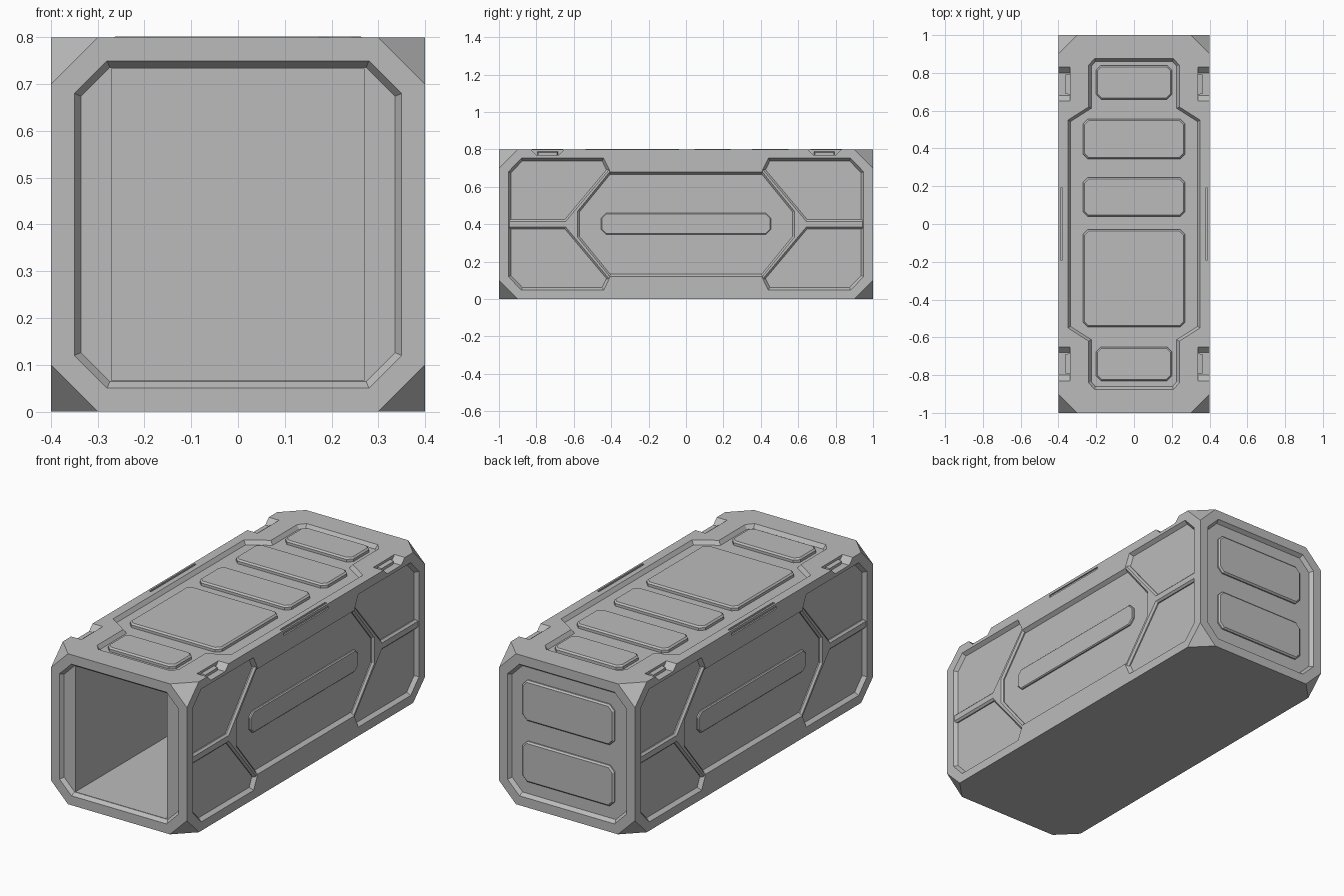
import bpy
import bmesh
from mathutils import Matrix, Vector

cube = bpy.data.objects.get("Cube")
if cube:
    bpy.data.objects.remove(cube, do_unlink=True)

W, L, H = 0.4, 1.0, 0.8      # half width, half length, height
MID = H / 2
DEPTH, SLOPE = 0.02, 0.014   # recess depth and wall slope

GREY = (0.5, 0.5, 0.5, 1.0)
metal = bpy.data.materials.new("grey_metal")
metal.use_nodes = True
metal.diffuse_color = GREY
metal.node_tree.nodes["Principled BSDF"].inputs["Base Color"].default_value = GREY


def frame(origin, u, v):
    """Face frame: u right, v up, w outwards."""
    u, v = Vector(u), Vector(v)
    m = Matrix((u, v, u.cross(v))).transposed().to_4x4()
    m.translation = origin
    return m


FRONT = frame((0, -L, MID), (1, 0, 0), (0, 0, 1))
BACK = frame((0, L, MID), (-1, 0, 0), (0, 0, 1))
LEFT = frame((W, 0, MID), (0, 1, 0), (0, 0, 1))
RIGHT = frame((-W, 0, MID), (0, -1, 0), (0, 0, 1))
TOP = frame((0, 0, H), (1, 0, 0), (0, 1, 0))
SIDES = (("left", LEFT), ("right", RIGHT))


def four_way(quarter):
    """Mirror a quarter outline into a full counter-clockwise one."""
    half = quarter + [(-u, v) for u, v in reversed(quarter)]
    return half + [(-u, -v) for u, v in half]


def rect(u0, u1, v0, v1, c=0.0):
    """Rectangle with cut corners."""
    cu, cv, a, b = (u0 + u1) / 2, (v0 + v1) / 2, (u1 - u0) / 2, (v1 - v0) / 2
    q = [(a, b - c), (a - c, b)] if c else [(a, b)]
    return [(u + cu, v + cv) for u, v in four_way(q)]


def inset(pts, d):
    """Move every edge of a counter-clockwise outline inwards by d."""
    out = []
    pts = [Vector(p) for p in pts]
    for i, p in enumerate(pts):
        a = (p - pts[i - 1]).normalized()
        b = (pts[(i + 1) % len(pts)] - p).normalized()
        n1, n2 = Vector((-a.y, a.x)), Vector((-b.y, b.x))
        out.append(p + (n1 + n2) * d / (1 + n1.dot(n2)))
    return out


def make(name, bm):
    bmesh.ops.recalc_face_normals(bm, faces=bm.faces)
    mesh = bpy.data.meshes.new(name)
    bm.to_mesh(mesh)
    bm.free()
    mesh.materials.append(metal)
    ob = bpy.data.objects.new(name, mesh)
    bpy.context.collection.objects.link(ob)
    return ob


def loft(name, mat, rings):
    """Solid through rings of (outline, w)."""
    bm = bmesh.new()
    loops = [[bm.verts.new(mat @ Vector((p[0], p[1], w))) for p in pts] for pts, w in rings]
    n = len(loops[0])
    for lo, hi in zip(loops, loops[1:]):
        for i in range(n):
            j = (i + 1) % n
            bm.faces.new((lo[i], lo[j], hi[j], hi[i]))
    bm.faces.new(loops[0][::-1])
    bm.faces.new(loops[-1])
    return make(name, bm)


def recess(mat, pts):
    return loft("recess_cutter", mat, [(inset(pts, SLOPE), -DEPTH), (inset(pts, -SLOPE), DEPTH)])


def plate(name, mat, pts, top, bevel=0.008):
    loft(name, mat, [(pts, -DEPTH - 0.002), (pts, top - bevel), (inset(pts, bevel), top)])


# Hull: long box with its eight corners cut off
CUT = 0.1
bm = bmesh.new()
for sx in (-1, 1):
    for sy in (-1, 1):
        for sz in (-1, 1):
            for k in range(3):
                p = [W, L, MID]
                p[k] -= CUT
                bm.verts.new((sx * p[0], sy * p[1], MID + sz * p[2]))
bmesh.ops.convex_hull(bm, input=bm.verts)
bmesh.ops.dissolve_limit(bm, angle_limit=0.01, verts=bm.verts, edges=bm.edges)
hull = make("hull", bm)

# Outlines of the sunken areas
end_outline = four_way([(0.35, 0.28), (0.28, 0.35)])
side_outline = four_way([(0.95, 0.28), (0.88, 0.353), (0.44, 0.353), (0.405, 0.28)])
top_outline = four_way([(0.35, 0.55), (0.24, 0.62), (0.24, 0.84), (0.21, 0.875)])

cutters = [recess(FRONT, end_outline), recess(BACK, end_outline), recess(TOP, top_outline)]

# Open inner chamber
chamber = rect(-0.27, 0.27, -0.334, 0.334)
cutters.append(loft("chamber_cutter", FRONT, [(chamber, -1.93), (chamber, 0.05)]))

for side, mat in SIDES:
    cutters.append(recess(mat, side_outline))
    # Latch notches in the top edges
    for s in (-1, 1):
        c = 0.74 * s
        notch = [(c - 0.06, 0.37), (c + 0.06, 0.37), (c + 0.105, 0.415), (c - 0.105, 0.415)]
        cutters.append(loft("notch_cutter", mat, [(notch, -0.06), (notch, 0.02)]))
    # Narrow groove high on the side
    groove = rect(-0.19, 0.19, 0.373, 0.386)
    cutters.append(loft("groove_cutter", mat, [(groove, -0.008), (groove, 0.02)]))

# Narrow grooves along the top edges
for s in (-1, 1):
    groove = rect(0.384 * s - 0.006, 0.384 * s + 0.006, -0.19, 0.19)
    cutters.append(loft("groove_cutter", TOP, [(groove, -0.008), (groove, 0.02)]))

for c in cutters:
    c.hide_render = True
    mod = hull.modifiers.new("cut", 'BOOLEAN')
    mod.operation, mod.solver, mod.object = 'DIFFERENCE', 'EXACT', c
bpy.context.view_layer.update()
carved = bpy.data.meshes.new_from_object(hull.evaluated_get(bpy.context.evaluated_depsgraph_get()))
hull.modifiers.clear()
hull.data = carved
for c in cutters:
    bpy.data.objects.remove(c, do_unlink=True)

# Side details: forked ribs, long centre plate, latch catches
upper = [(0.955, 0.025), (0.648, 0.025), (0.405, 0.315), (0.39, 0.286), (0.57, 0.065)]
fork = upper + [(u, -v) for u, v in reversed(upper)]
for side, mat in SIDES:
    for end, pts in (("rear", fork), ("fore", [(-u, -v) for u, v in fork])):
        plate(side + "_" + end + "_rib", mat, pts, -0.004, 0.01)
    plate(side + "_centre_plate", mat, rect(-0.455, 0.455, -0.055, 0.06, 0.028), -0.008, 0.005)
    for s in (-1, 1):
        catch = rect(0.74 * s - 0.055, 0.74 * s + 0.055, 0.365, 0.388)
        loft(side + "_catch", mat, [(catch, -0.062), (inset(catch, 0.004), -0.038)])

# Raised plates on the top
for w, y0, y1 in ((0.2, 0.66, 0.84), (0.27, 0.345, 0.555), (0.27, 0.04, 0.245),
                  (0.27, -0.545, -0.03), (0.2, -0.83, -0.65)):
    plate("top_plate", TOP, rect(-w, w, y0, y1, 0.025), 0.002)

# Raised plates on the back
for v0, v1 in ((0.055, 0.27), (-0.27, -0.055)):
    plate("back_plate", BACK, rect(-0.27, 0.27, v0, v1, 0.028), -0.005)
